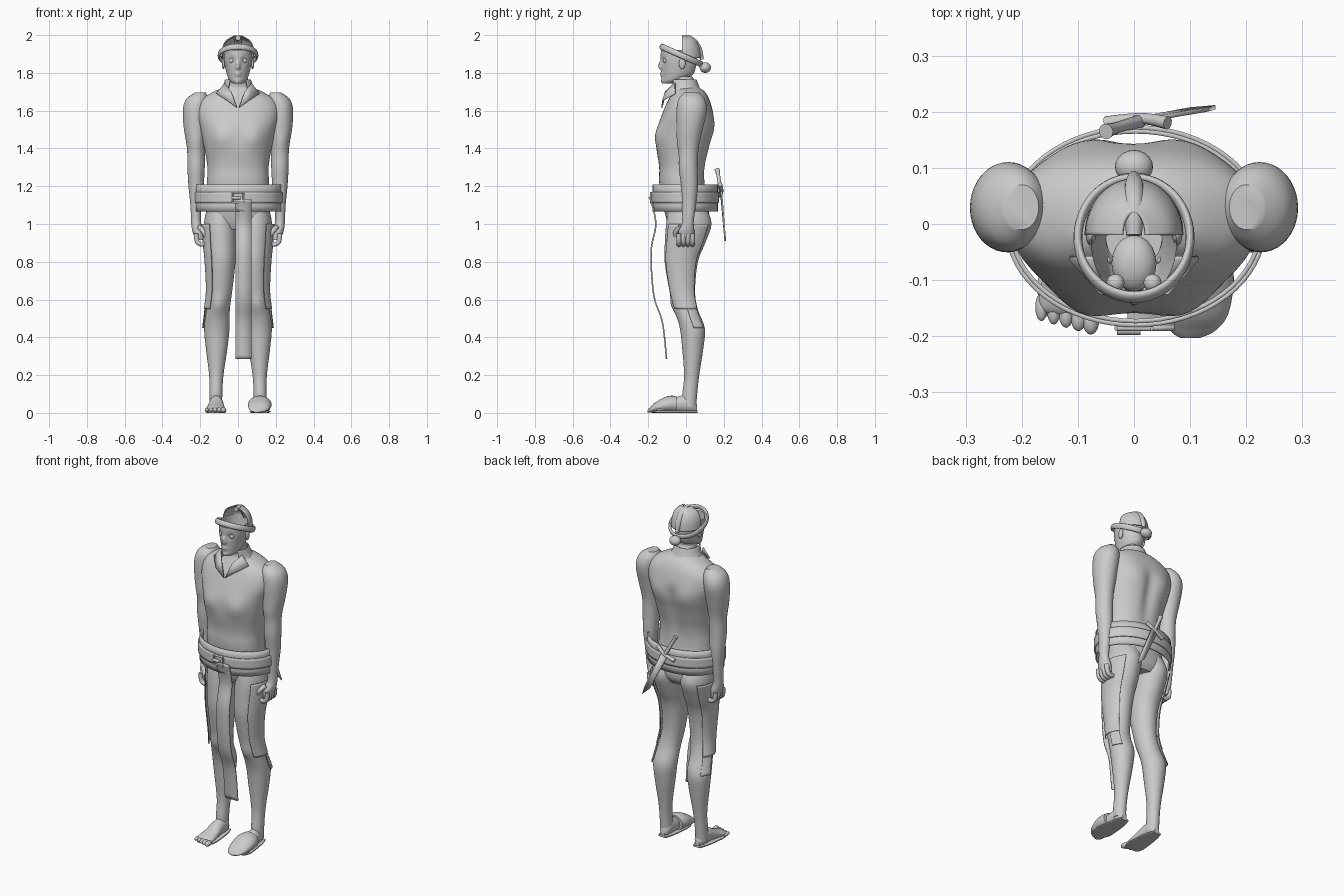
import bpy, bmesh
from math import cos, sin, pi, exp, radians
from mathutils import Vector

old = bpy.data.objects.get("Cube")
if old:
    bpy.data.objects.remove(old, do_unlink=True)

grey = bpy.data.materials.new("plain grey")
grey.use_nodes = True
colour = (0.6, 0.6, 0.6, 1)
grey.diffuse_color = colour
grey.node_tree.nodes["Principled BSDF"].inputs["Base Color"].default_value = colour


def finish(obj, name, angle=40):
    """Name, colour and smooth a finished part."""
    obj.name = name
    obj.data.materials.clear()
    obj.data.materials.append(grey)
    bpy.ops.object.select_all(action="DESELECT")
    obj.select_set(True)
    bpy.context.view_layer.objects.active = obj
    bpy.ops.object.shade_smooth_by_angle(angle=radians(angle))
    return obj


def from_bmesh(bm, name, thickness=0, angle=40):
    bmesh.ops.recalc_face_normals(bm, faces=bm.faces)
    mesh = bpy.data.meshes.new(name)
    bm.to_mesh(mesh)
    bm.free()
    obj = bpy.data.objects.new(name, mesh)
    bpy.context.collection.objects.link(obj)
    if thickness:
        shell = obj.modifiers.new("thickness", "SOLIDIFY")
        shell.thickness = thickness
        shell.offset = 0
    return finish(obj, name, angle)


def smooth_rows(rows, steps):
    """Pass a smooth spline through the cross-sections."""
    rows = [Vector(r) for r in rows]
    padded = [rows[0]] + rows + [rows[-1]]
    result = []
    for a, b, c, d in zip(padded, padded[1:], padded[2:], padded[3:]):
        for i in range(steps):
            t = i / steps
            result.append(b + (c - a) * t / 2 + (a - b * 2.5 + c * 2 - d / 2) * t * t
                          + (b * 1.5 - a / 2 - c * 1.5 + d / 2) * t ** 3)
    return result + [rows[-1]]


def loft(name, rows, side=1, along="z", arc=None, square=2, caps=True,
         thickness=0, steps=5, segments=40, grow=0):
    """Skin oval sections: position, centre x, centre other, radius x, radius other."""
    start, end = arc or (0, 2 * pi)
    count = segments if arc is None else segments + 1
    bm = bmesh.new()
    rings = []
    for t, cx, co, rx, ro in smooth_rows(rows, steps):
        ring = []
        for i in range(count):
            a = start + (end - start) * i / segments
            c, s = cos(a), sin(a)
            k = (abs(c) ** square + abs(s) ** square) ** (-1 / square)
            x, o = side * (cx + (rx + grow) * k * c), co + (ro + grow) * k * s
            ring.append(bm.verts.new((x, o, t) if along == "z" else (x, t, o)))
        rings.append(ring)
    for low, high in zip(rings, rings[1:]):
        for i in range(count if arc is None else count - 1):
            j = (i + 1) % count
            bm.faces.new((low[i], low[j], high[j], high[i]))
    if caps and arc is None:
        bm.faces.new(rings[0])
        bm.faces.new(rings[-1])
    return from_bmesh(bm, name, thickness)


def bump(obj, centre, radius, shift, both=True):
    """Push the surface softly around a point and its mirror image."""
    for side in ((1, -1) if both else (1,)):
        flip = Vector((side, 1, 1))
        for v in obj.data.vertices:
            d = (v.co - Vector(centre) * flip).length / radius
            v.co += Vector(shift) * flip * exp(-d * d)


def tube(name, points, radii):
    curve = bpy.data.curves.new(name, "CURVE")
    curve.dimensions = "3D"
    curve.bevel_depth = 1
    curve.bevel_resolution = 3
    curve.use_fill_caps = True
    line = curve.splines.new("POLY")
    path = smooth_rows([(*p, r) for p, r in zip(points, radii)], 4)
    line.points.add(len(path) - 1)
    for point, (x, y, z, r) in zip(line.points, path):
        point.co = (x, y, z, 1)
        point.radius = r
    obj = bpy.data.objects.new(name, curve)
    bpy.context.collection.objects.link(obj)
    bpy.ops.object.select_all(action="DESELECT")
    obj.select_set(True)
    bpy.context.view_layer.objects.active = obj
    bpy.ops.object.convert(target="MESH")
    return finish(bpy.context.object, name)


def ball(name, centre, size):
    bpy.ops.mesh.primitive_uv_sphere_add(segments=20, ring_count=12, location=centre)
    bpy.context.object.scale = size
    return finish(bpy.context.object, name)


def plate(name, points, thickness):
    bm = bmesh.new()
    bm.faces.new([bm.verts.new(p) for p in points])
    return from_bmesh(bm, name, thickness)


# Torso with chest, shoulder blades and spine groove
torso = loft("torso", [
    (.97, 0, .01, .12, .09), (1.03, 0, .01, .165, .115), (1.2, 0, -.02, .165, .12),
    (1.3, 0, -.02, .162, .122), (1.4, 0, -.015, .178, .14), (1.5, 0, -.003, .2, .148),
    (1.58, 0, .008, .22, .135), (1.65, 0, .015, .205, .112), (1.7, 0, .015, .13, .085),
    (1.73, 0, 0, .065, .06), (1.78, 0, -.02, .05, .055)], square=2.3, segments=72)
bump(torso, (.09, -.14, 1.46), .06, (0, -.018, 0))
bump(torso, (.1, .13, 1.52), .07, (0, .012, 0))
for i in range(6):
    bump(torso, (0, .13, 1.28 + i * .05), .035, (0, -.014, 0), both=False)

# Head, open at the crown, with modelled features
head = loft("head", [
    (1.745, 0, -.09, .025, .028), (1.76, 0, -.07, .044, .052), (1.79, 0, -.045, .058, .08),
    (1.83, 0, -.038, .068, .09), (1.87, 0, -.038, .074, .096), (1.92, 0, -.035, .076, .098)],
    caps=False, segments=96, steps=8)
bump(head, (.03, -.12, 1.867), .018, (0, .012, 0))
bump(head, (0, -.135, 1.828), .013, (0, -.024, 0), both=False)
bump(head, (0, -.135, 1.85), .013, (0, -.013, 0), both=False)
bump(head, (0, -.13, 1.792), .016, (0, -.013, 0), both=False)
bump(head, (0, -.115, 1.755), .02, (0, -.012, 0), both=False)
ball("palate", (0, -.07, 1.8), (.04, .05, .03))

# Cap shell, ridge, tilted band and bobble
loft("cap_shell", [(1.88, 0, -.02, .085, .098), (1.93, 0, -.02, .081, .09),
                   (1.97, 0, -.02, .062, .07), (1.995, 0, -.02, .02, .04)],
     arc=(0, pi), thickness=.006)
tube("cap_ridge", [(0, -.02, 1.985), (0, .03, 1.975), (0, .065, 1.93), (0, .085, 1.87)],
     [.014, .018, .018, .01])
bpy.ops.mesh.primitive_torus_add(major_radius=.1, minor_radius=.008, major_segments=48,
                                 location=(0, -.025, 1.893), rotation=(radians(-24), 0, 0))
bpy.context.object.scale = (1, 1.15, 2)
finish(bpy.context.object, "cap_band")
ball("cap_bobble", (0, .102, 1.828), (.034, .03, .028))

leg_rows = [
    (1.08, .085, .01, .08, .1), (1.0, .092, .015, .088, .12), (.9, .09, -.005, .083, .107),
    (.8, .088, -.025, .075, .088), (.65, .093, -.02, .063, .068), (.55, .105, 0, .062, .062),
    (.45, .112, .033, .067, .066), (.35, .113, .036, .058, .057), (.2, .115, .03, .038, .04),
    (.1, .117, .02, .034, .039), (.03, .117, .018, .034, .036)]
arm_rows = [
    (1.695, .2, .03, .03, .04), (1.66, .215, .03, .06, .07), (1.6, .225, .03, .067, .08),
    (1.5, .225, .02, .061, .068), (1.4, .222, .015, .048, .052), (1.3, .222, .012, .046, .05),
    (1.2, .222, .018, .04, .044), (1.1, .222, .015, .03, .037), (1.01, .222, .01, .026, .031),
    (.96, .21, .002, .031, .042), (.915, .2, 0, .022, .04)]
foot_rows = [
    (.058, .115, .025, .014, .02), (.03, .115, .045, .033, .043), (-.03, .115, .046, .037, .044),
    (-.09, .117, .03, .045, .028), (-.145, .12, .019, .05, .017), (-.16, .12, .016, .035, .01)]

for side, word in ((1, "left"), (-1, "right")):
    # Limbs
    leg = loft(word + "_leg", leg_rows, side)
    bump(leg, (side * .1, -.07, .57), .04, (0, -.012, 0), both=False)
    arm = loft(word + "_arm", arm_rows, side)
    bump(arm, (side * .225, -.04, 1.43), .05, (0, -.008, 0), both=False)
    loft(word + "_foot", foot_rows, side, along="y")
    loft(word + "_sole", [(.06, .115, .006, .025, .006), (0, .115, .006, .042, .006),
                          (-.12, .117, .006, .055, .006), (-.165, .117, .006, .04, .006)],
         side, along="y", square=5)
    # Curled fingers and thumb
    for i in range(4):
        y = -.038 + i * .024
        tube(f"{word}_finger_{i}", [(side * x, y, z) for x, z in
             ((.222, .95), (.215, .905), (.185, .892), (.163, .925))], [.013, .013, .012, .009])
    tube(word + "_thumb", [(side * .205, -.03, .985), (side * .18, -.055, .955),
                           (side * .165, -.05, .92)], [.014, .013, .009])
    # Loose cloth along the outer thigh
    loft(word + "_thigh_panel", leg_rows[1:6], side, arc=(-.95, .9), grow=.012, thickness=.004)
    loft(word + "_knee_strip", leg_rows[4:7], side, arc=(.1, .9), grow=.009, thickness=.004)
    # Face details and collar wing
    ball(word + "_eye", (side * .033, -.105, 1.865), (.016, .016, .016))
    ball(word + "_ear", (side * .077, -.02, 1.85), (.009, .017, .03))
    plate(word + "_collar_wing", [(side * x, y, z) for x, y, z in
          ((.005, -.128, 1.615), (.035, -.108, 1.7), (.07, -.06, 1.745),
           (.115, -.06, 1.69), (.06, -.122, 1.655))], .008)
loft("collar", [(1.68, 0, .005, .115, .09), (1.72, 0, -.005, .082, .075),
                (1.765, 0, -.015, .065, .068)], arc=(-.9, pi + .9), thickness=.006)

# Bare toes on the right, slipper on the left
for i in range(5):
    ball(f"right_toe_{i}", (-.077 - i * .022, -.172 + i * .006, .015),
         (.015 - i * .001, .025, .015 - i * .001))
loft("left_slipper", [(-.05, .115, .045, .056, .045), (-.1, .115, .044, .063, .044),
                      (-.16, .112, .029, .056, .028), (-.19, .105, .015, .04, .014),
                      (-.203, .1, .009, .018, .007)], along="y")

# Wide belt, raised strap and buckle
for name, low, high, grow in (("wide_belt", 1.065, 1.21, 0), ("belt_strap", 1.11, 1.17, .007)):
    loft(name, [(z, .003, -.004, .222, .169) for z in (low, (low + high) / 2, high)],
         caps=False, thickness=.008, steps=2, segments=64, grow=grow)
for x in (-.03, .03):
    tube("buckle_post", [(x, -.186, 1.112), (x, -.186, 1.165)], [.005, .005])
for z in (1.112, 1.165):
    tube("buckle_bar", [(-.03, -.186, z), (.03, -.186, z)], [.005, .005])
tube("buckle_pin", [(-.03, -.19, 1.138), (.012, -.19, 1.138)], [.008, .008])

# Long hanging sash
bm = bmesh.new()
path = smooth_rows([(-.187, 1.13, 0), (-.16, 1.0, 0), (-.185, .85, 0), (-.17, .62, 0),
                    (-.125, .48, 0), (-.103, .285, 0)], 6)
edges = [[bm.verts.new((x, y, z)) for x in (-.012, .028, .072)] for y, z, _ in path]
for top, bottom in zip(edges, edges[1:]):
    for i in range(2):
        bm.faces.new((top[i], top[i + 1], bottom[i + 1], bottom[i]))
from_bmesh(bm, "hanging_sash", .008)

# Dagger tucked into the belt behind
tube("dagger_handle", [(-.05, .165, 1.29), (-.03, .172, 1.25), (.012, .184, 1.17)],
     [.014, .01, .012])
tube("dagger_guard", [(-.05, .18, 1.15), (.012, .188, 1.175), (.06, .18, 1.21)],
     [.012, .01, .012])
plate("dagger_blade", [(-.008, .184, 1.17), (.03, .187, 1.18), (.13, .204, .96),
                       (.145, .208, .91), (.1, .204, .95)], .008)
